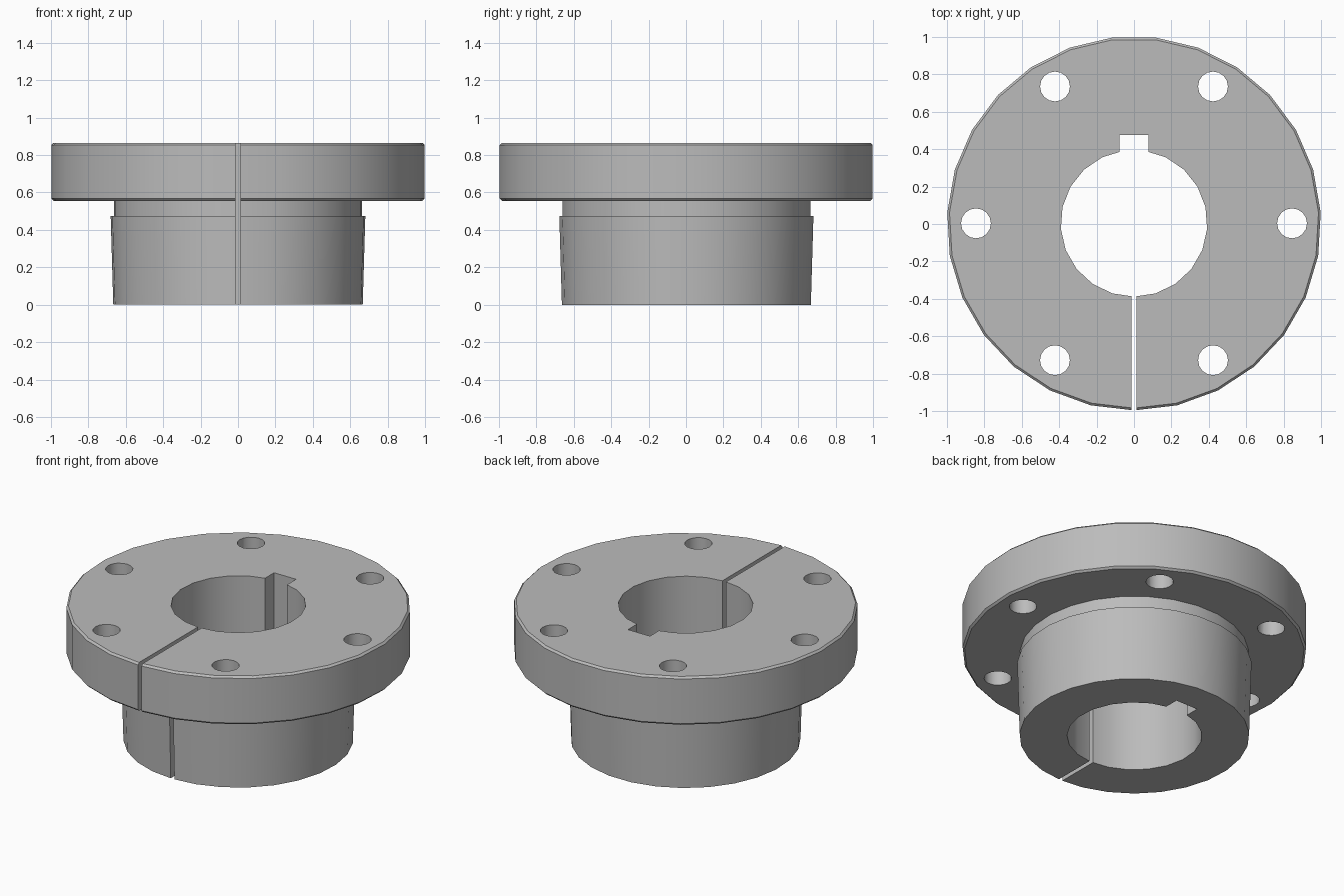
import bpy, bmesh, math
from mathutils import Matrix, Vector

cube = bpy.data.objects.get("Cube")
if cube:
    bpy.data.objects.remove(cube, do_unlink=True)

CY = 0.0035          # axis of the bushing in y
TOP = 0.865          # overall height

steel = bpy.data.materials.new("grey_steel")
GREY = (0.5, 0.5, 0.5, 1)
steel.diffuse_color = GREY
steel.use_nodes = True
steel.node_tree.nodes["Principled BSDF"].inputs["Base Color"].default_value = GREY


def add_object(name, bm):
    bmesh.ops.recalc_face_normals(bm, faces=bm.faces)
    mesh = bpy.data.meshes.new(name)
    bm.to_mesh(mesh)
    bm.free()
    mesh.materials.append(steel)
    obj = bpy.data.objects.new(name, mesh)
    bpy.context.collection.objects.link(obj)
    return obj


def turned(name, profile, sides, x=0.0, y=0.0):
    """Stack of rings from (radius, height) pairs, capped at both ends."""
    bm = bmesh.new()
    rings = []
    for r, z in profile:
        ring = []
        for i in range(sides):
            a = -math.pi / 2 + math.tau * i / sides
            ring.append(bm.verts.new((x + r * math.cos(a), CY + y + r * math.sin(a), z)))
        rings.append(ring)
    for low, high in zip(rings, rings[1:]):
        for i in range(sides):
            j = (i + 1) % sides
            bm.faces.new((low[i], low[j], high[j], high[i]))
    bm.faces.new(rings[0][::-1])
    bm.faces.new(rings[-1])
    return add_object(name, bm)


def box(name, low, high):
    low, high = Vector(low), Vector(high)
    bm = bmesh.new()
    place = Matrix.Translation((low + high) / 2) @ Matrix.Diagonal((*(high - low), 1))
    bmesh.ops.create_cube(bm, size=1, matrix=place)
    return add_object(name, bm)


# Tapered hub, neck and chamfered flange in one turned body
body = turned("flanged_bushing", [
    (0.668, 0), (0.682, 0.475), (0.665, 0.475), (0.665, 0.555),
    (0.988, 0.555), (1.0, 0.567), (1.0, 0.853), (0.988, TOP)], 27)

# Cutters: bore, keyway, clamping slit and six bolt holes
span = (-0.1, TOP + 0.1)
cutters = [
    turned("bore_cutter", [(0.392, z) for z in span], 21),
    box("keyway_cutter", (-0.078, 0, span[0]), (0.078, 0.477, span[1])),
    box("slit_cutter", (-0.013, -1.1, span[0]), (0.013, -0.2, span[1])),
]
for k in range(6):
    a = math.tau * k / 6
    cutters.append(turned("bolt_hole_cutter", [(0.08, z) for z in span], 16,
                          0.845 * math.cos(a), 0.845 * math.sin(a)))

bpy.ops.object.select_all(action="DESELECT")
bpy.context.view_layer.objects.active = body
body.select_set(True)
for cutter in cutters:
    cutter.hide_render = True
    cut = body.modifiers.new("cut", "BOOLEAN")
    cut.operation = "DIFFERENCE"
    cut.solver = "EXACT"
    cut.object = cutter
    bpy.ops.object.modifier_apply(modifier=cut.name)
    bpy.data.objects.remove(cutter, do_unlink=True)

bpy.ops.object.shade_smooth_by_angle(angle=math.radians(30))
